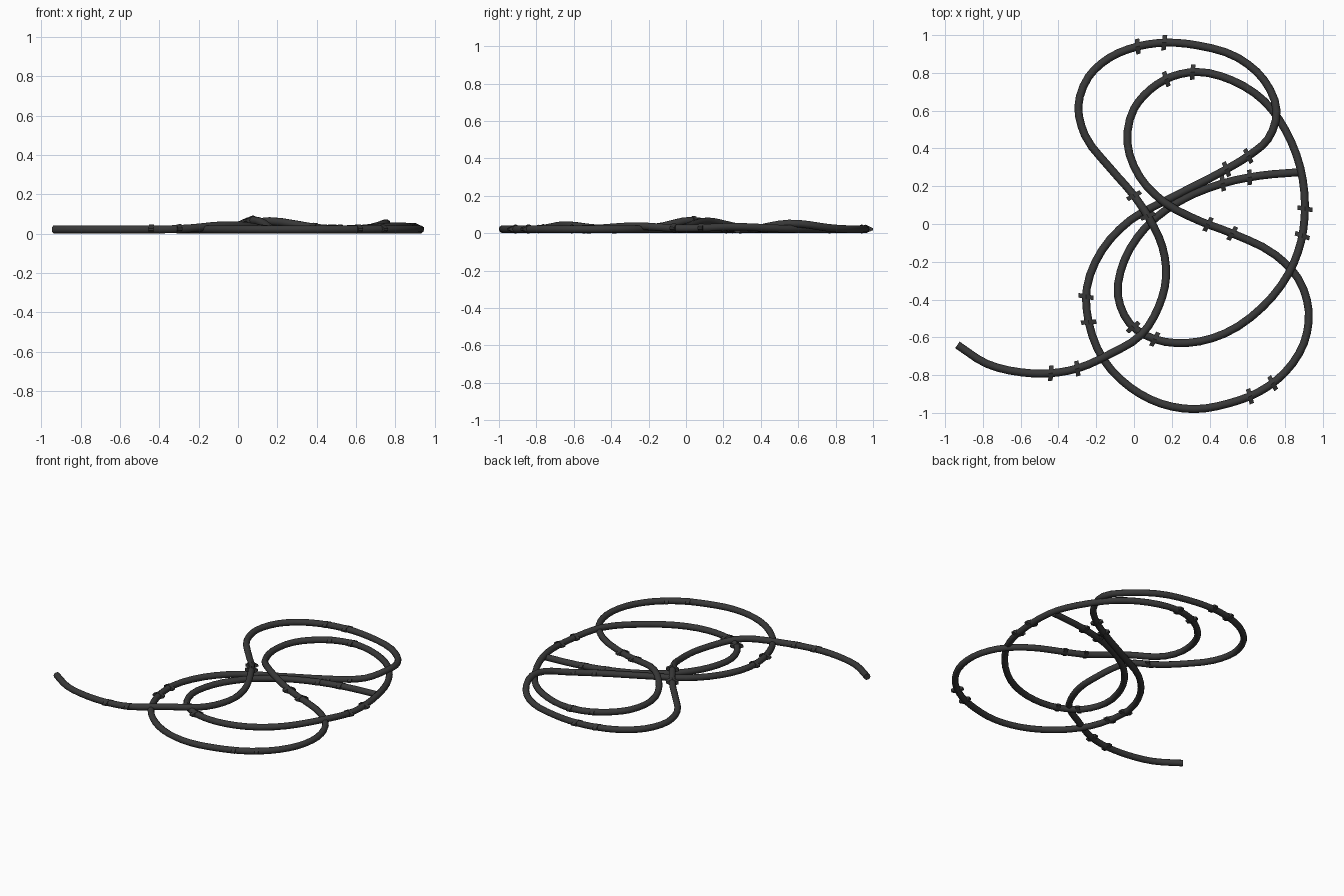
import bpy, bmesh, math
from mathutils import Vector

if "Cube" in bpy.data.objects:
    bpy.data.objects.remove(bpy.data.objects["Cube"])

R = 0.021          # wire radius
BASE = 0.022       # resting height of the wire centre

# Control points of the loose tangle, seen from above
PATH = [(-.935,-.64),(-.78,-.74),(-.6,-.785),(-.44,-.79),(-.3,-.765),(-.13,-.69),(.04,-.585),
        (.13,-.44),(.17,-.28),(.15,-.12),(.08,.03),(0,.15),(-.13,.3),(-.26,.47),(-.295,.62),
        (-.24,.78),(-.13,.88),(.02,.94),(.16,.96),(.34,.945),(.55,.88),(.69,.76),(.755,.6),
        (.71,.45),(.605,.36),(.49,.29),(.2,.14),(-.02,.02),(-.17,-.14),(-.25,-.34),(-.24,-.52),
        (-.16,-.72),(-.02,-.865),(.14,-.95),(.32,-.98),(.5,-.95),(.66,-.89),(.8,-.785),(.9,-.63),
        (.925,-.46),(.87,-.29),(.75,-.165),(.52,-.05),(.35,.015),(.16,.115),(.03,.25),(-.035,.43),
        (0,.61),(.09,.715),(.2,.78),(.33,.805),(.52,.76),(.69,.65),(.8,.5),(.88,.3),(.905,.1),
        (.885,-.09),(.82,-.26),(.68,-.44),(.48,-.58),(.28,-.63),(.11,-.61),(-.02,-.53),
        (-.085,-.38),(-.05,-.19),(.06,-.02),(.24,.12),(.47,.215),(.66,.255),(.885,.275)]
# Places where the wire lifts over another strand: path position, lift
LIFTS = [(5.5, .022), (10, .046), (22.2, .031), (44, .042), (54.2, .013), (57, .016)]
# Path positions of the barb pairs
BARBS = [(3, 4), (10.1, 11), (17, 18), (24, 25), (29.25, 30), (35.7, 36.5),
         (42, 42.75), (48.75, 49.85), (55.1, 55.85), (61, 61.85), (67, 67.75)]


def point(t):
    """Smooth (non-uniform Hermite) position on the path."""
    n = len(PATH)
    i = max(0, min(int(t), n - 2))
    u = t - i
    p = [Vector(PATH[max(0, min(k, n - 1))]) for k in range(i - 1, i + 3)]
    d = [max((p[k + 1] - p[k]).length, 1e-4) for k in range(3)]

    def tangent(k):
        if i + k - 1 == 0 or i + k - 1 == n - 1:
            return (p[2] - p[1]) / d[1]
        s0, s1 = (p[k] - p[k-1]) / d[k-1], (p[k+1] - p[k]) / d[k]
        return (s0 * d[k] + s1 * d[k-1]) / (d[k] + d[k-1])
    m0, m1 = tangent(1) * d[1], tangent(2) * d[1]
    q = (p[1] * (2*u**3 - 3*u**2 + 1) + m0 * (u**3 - 2*u**2 + u)
         + p[2] * (3*u**2 - 2*u**3) + m1 * (u**3 - u**2))
    z = BASE + sum(h * math.exp(-((t - c) / 1.0) ** 2) for c, h in LIFTS)
    return Vector((q.x, q.y, z))


# Wire: a round profile swept along the path
STEPS = 3
count = (len(PATH) - 1) * STEPS + 1
curve = bpy.data.curves.new("wire", 'CURVE')
curve.dimensions = '3D'
curve.twist_mode = 'Z_UP'
curve.bevel_depth = R
curve.bevel_resolution = 3
curve.use_fill_caps = True
spline = curve.splines.new('POLY')
spline.points.add(count - 1)
for k in range(count):
    spline.points[k].co = (*point(k / STEPS), 1)
spline.use_smooth = True
wire = bpy.data.objects.new("wire", curve)
bpy.context.collection.objects.link(wire)
bpy.context.view_layer.objects.active = wire
wire.select_set(True)
bpy.ops.object.convert(target='MESH')
bpy.ops.object.shade_smooth_by_angle(angle=math.radians(40))


def add_barb(bm, t):
    """Diamond-sided barb lying across the wire, slightly skewed."""
    c = point(t)
    along = (point(t + .05) - point(t - .05)).normalized()
    side = Vector((-along.y, along.x, 0)).normalized()
    skew = along * 0.006
    rings = []
    for s in (-.012, .012):
        ring = []
        for w, h in ((-.04, -.005), (0, -.022), (.04, -.005), (.04, .005), (0, .024), (-.04, .005)):
            ring.append(bm.verts.new(c + along * s + side * w + skew * (w / .04) + Vector((0, 0, h))))
        rings.append(ring)
    a, b = rings
    bm.faces.new(a)
    bm.faces.new(b[::-1])
    for k in range(6):
        j = (k + 1) % 6
        bm.faces.new((a[j], a[k], b[k], b[j]))


# Barbs: pairs spaced along the wire
bm = bmesh.new()
for pair in BARBS:
    for t in pair:
        add_barb(bm, t)
bmesh.ops.recalc_face_normals(bm, faces=bm.faces)
mesh = bpy.data.meshes.new("barbs")
bm.to_mesh(mesh)
bm.free()
barbs = bpy.data.objects.new("barbs", mesh)
bpy.context.collection.objects.link(barbs)

# Dark grey finish
mat = bpy.data.materials.new("dark_grey")
mat.diffuse_color = (0.04, 0.04, 0.04, 1)
mat.use_nodes = True
mat.node_tree.nodes["Principled BSDF"].inputs["Base Color"].default_value = mat.diffuse_color
for ob in (wire, barbs):
    ob.data.materials.clear()
    ob.data.materials.append(mat)
